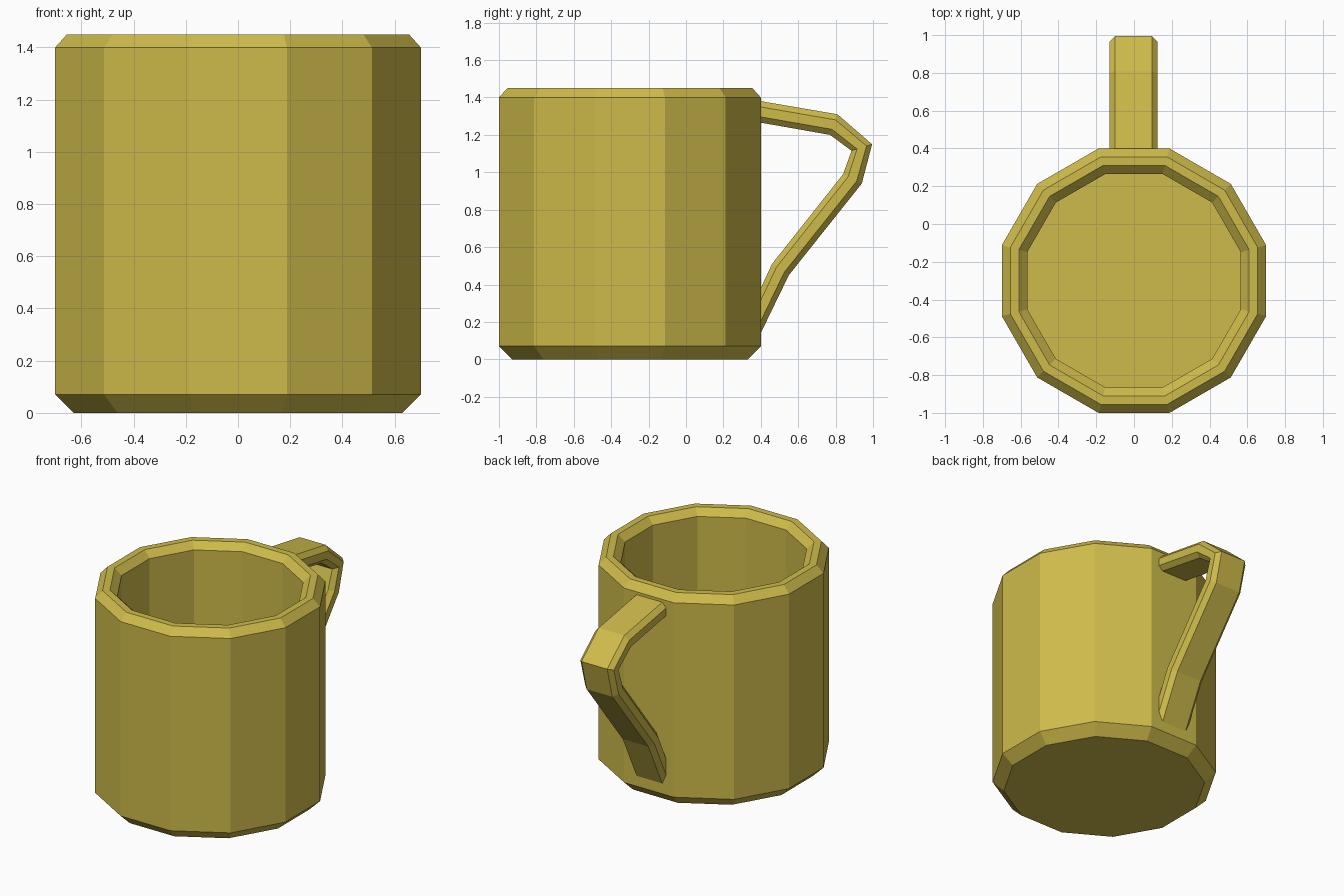
import bpy, bmesh, math

if "Cube" in bpy.data.objects:
    bpy.data.objects.remove(bpy.data.objects["Cube"])

mat = bpy.data.materials.new("mustard_glaze")
mat.diffuse_color = (0.62, 0.50, 0.07, 1)
mat.use_nodes = True
mat.node_tree.nodes["Principled BSDF"].inputs["Base Color"].default_value = mat.diffuse_color


def loft(name, rings):
    """Skin a list of equal-length point rings and cap both ends."""
    bm = bmesh.new()
    loops = [[bm.verts.new(p) for p in ring] for ring in rings]
    n = len(loops[0])
    for a, b in zip(loops, loops[1:]):
        for i in range(n):
            j = (i + 1) % n
            bm.faces.new((a[i], a[j], b[j], b[i]))
    bm.faces.new(loops[0])
    bm.faces.new(loops[-1])
    bmesh.ops.recalc_face_normals(bm, faces=bm.faces)
    mesh = bpy.data.meshes.new(name)
    bm.to_mesh(mesh)
    bm.free()
    mesh.materials.append(mat)
    obj = bpy.data.objects.new(name, mesh)
    bpy.context.collection.objects.link(obj)
    return obj


# Cup: twelve-sided profile (distance to flat, height), outside then inside
SIDES, CENTRE_Y = 12, -0.3
profile = [(0.63, 0), (0.70, 0.07), (0.70, 1.40), (0.655, 1.45),
           (0.61, 1.45), (0.565, 1.405), (0.565, 0.14)]


def polygon(apothem, z):
    r = apothem / math.cos(math.pi / SIDES)
    angles = [(i + 0.5) * math.tau / SIDES for i in range(SIDES)]
    return [(r * math.cos(a), CENTRE_Y + r * math.sin(a), z) for a in angles]


loft("cup", [polygon(r, z) for r, z in profile])

# Handle: chamfered strap, as outer and inner (y, z) edges in side view
outer = [(0.39, 1.382), (0.81, 1.31), (0.995, 1.15), (0.94, 0.94), (0.55, 0.45), (0.39, 0.12)]
inner = [(0.39, 1.267), (0.77, 1.20), (0.885, 1.115), (0.84, 0.99), (0.46, 0.51), (0.39, 0.36)]
W, C = 0.127, 0.03
section = [(-W, 0.27), (-W + C, 0), (W - C, 0), (W, 0.27),
           (W, 0.73), (W - C, 1), (-W + C, 1), (-W, 0.73)]


def strap(o, i):
    return [(x - 0.003, o[0] + (i[0] - o[0]) * t, o[1] + (i[1] - o[1]) * t)
            for x, t in section]


loft("handle", [strap(o, i) for o, i in zip(outer, inner)])
